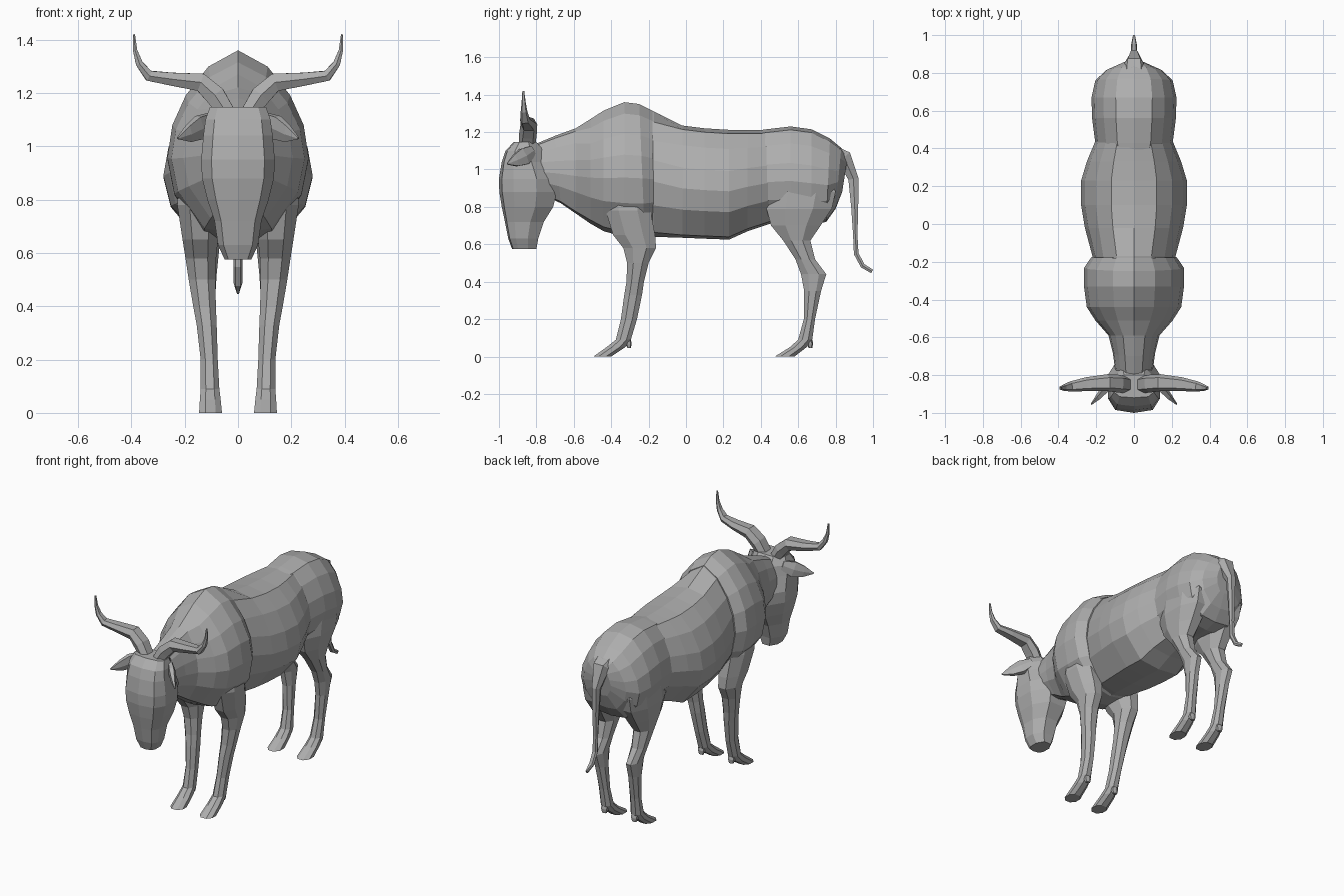
import bpy, bmesh
from mathutils import Vector

hide = bpy.data.materials.new("dark_grey_hide")
hide.diffuse_color = (.42, .42, .42, 1)


def loft(name, rings, mirror=False):
    """Skin a list of equal-length rings, cap both ends, keep flat faces."""
    bm = bmesh.new()
    vs = [[bm.verts.new(p) for p in r] for r in rings]
    n = len(rings[0])
    for a, b in zip(vs, vs[1:]):
        for i in range(n):
            j = (i + 1) % n
            bm.faces.new((a[i], a[j], b[j], b[i]))
    bm.faces.new(vs[0])
    bm.faces.new(vs[-1])
    bmesh.ops.recalc_face_normals(bm, faces=bm.faces)
    me = bpy.data.meshes.new(name)
    bm.to_mesh(me)
    bm.free()
    me.materials.append(hide)
    ob = bpy.data.objects.new(name, me)
    bpy.context.collection.objects.link(ob)
    if mirror:
        ob.modifiers.new("Mirror", 'MIRROR').use_mirror_merge = False
    return ob


OCT = [(1, .42), (.45, 1), (-.45, 1), (-1, .42), (-1, -.42), (-.45, -1), (.45, -1), (1, -.42)]
SKULL = [(1, .3), (.5, 1), (-.5, 1), (-1, .3), (-1, -.5), (-.72, -.9), (0, -1), (.72, -.9), (1, -.5)]
HEX = [(.9, .6), (0, 1), (-.9, .6), (-.9, -.6), (0, -1), (.9, -.6)]


def section(half):
    """Close a right-half profile by mirroring it."""
    return half + [(-x, v) for x, v in reversed(half) if x > 0]


TORSO = section([(0, 1), (.43, .93), (.72, .65), (.93, .25), (1, -.12), (.9, -.5), (.5, -.95), (0, -1)])
HUMP = section([(0, 1), (.42, .83), (.74, .53), (.93, .22), (1, -.12), (.9, -.5), (.5, -.93), (0, -1)])


def trunk(rows, shape=TORSO):
    """Upright sections: (y top, y bottom, z top, z bottom, half width)."""
    return [[(w * x, yb + (yt - yb) * (v + 1) / 2, zb + (zt - zb) * (v + 1) / 2)
             for x, v in shape] for yt, yb, zt, zb, w in rows]


def level(rows, shape):
    """Level sections: (z, y front, y back, x inner, x outer)."""
    return [[((a + b) / 2 + (b - a) / 2 * u, (f + k) / 2 + (k - f) / 2 * v, z)
             for u, v in shape] for z, f, k, a, b in rows]


def tube(path, shape, up=(0, 1, 0)):
    """Sections along a path: (x, y, z, radius across, radius along up)."""
    pts = [Vector(p[:3]) for p in path]
    rings = []
    for i, p in enumerate(path):
        t = (pts[min(i + 1, len(pts) - 1)] - pts[max(i - 1, 0)]).normalized()
        s = t.cross(Vector(up)).normalized()
        n = s.cross(t)
        rings.append([pts[i] + s * u * p[3] + n * v * p[4] for u, v in shape])
    return rings


# Neck, then shoulders with a ridged hump
neck = trunk([(-.82, -.80, 1.13, .88, .095), (-.70, -.67, 1.18, .82, .112),
              (-.59, -.59, 1.22, .765, .135)])
shoulders = trunk([
    (-.51, -.51, 1.27, .71, .205), (-.44, -.44, 1.315, .67, .25),
    (-.33, -.33, 1.36, .64, .265), (-.25, -.22, 1.35, .64, .265),
    (-.18, -.17, 1.315, .66, .225)], HUMP)
loft("neck_and_shoulders", neck + shoulders)

# Barrel of ribs
ribs = trunk([(-.25, -.25, 1.335, .65, .20), (-.17, -.17, 1.31, .64, .22)], HUMP)
loft("barrel", ribs + trunk([
    (-.02, -.02, 1.235, .635, .26), (.10, .10, 1.22, .63, .28),
    (.23, .23, 1.212, .625, .28), (.33, .33, 1.21, .67, .25),
    (.45, .45, 1.21, .71, .20)]))

# Hindquarters
loft("hindquarters", trunk([
    (.36, .40, 1.205, .74, .17), (.43, .43, 1.215, .71, .205),
    (.56, .56, 1.23, .71, .222), (.67, .67, 1.215, .70, .225),
    (.77, .75, 1.165, .72, .205), (.83, .80, 1.115, .79, .15),
    (.865, .835, 1.07, .88, .065)]))

# Head
loft("head", level([
    (1.148, -.92, -.80, -.105, .105), (1.10, -.965, -.76, -.122, .122),
    (1.04, -.985, -.74, -.13, .13), (.95, -1.0, -.69, -.138, .138),
    (.88, -.998, -.69, -.135, .135), (.80, -.985, -.71, -.115, .115),
    (.72, -.968, -.76, -.088, .088), (.63, -.95, -.79, -.075, .075),
    (.575, -.93, -.80, -.05, .05)], SKULL))

# Horns
loft("horns", tube([
    (.045, -.85, 1.13, .035, .045), (.085, -.845, 1.19, .042, .047),
    (.14, -.84, 1.24, .038, .045), (.25, -.848, 1.252, .027, .037),
    (.335, -.86, 1.265, .022, .027), (.37, -.866, 1.31, .015, .018),
    (.386, -.868, 1.36, .009, .011), (.39, -.87, 1.42, .004, .005)], HEX), True)

# Ears
loft("ears", tube([
    (.10, -.82, 1.10, .03, .015), (.145, -.865, 1.07, .05, .022),
    (.185, -.91, 1.048, .036, .016), (.226, -.955, 1.03, .004, .004)],
    HEX, (.7, .7, .2)), True)

# Front legs, from shoulder to hoof
loft("front_legs", level([
    (.92, -.42, -.21, .06, .215), (.78, -.43, -.19, .06, .228),
    (.65, -.39, -.165, .075, .208), (.58, -.335, -.16, .082, .197),
    (.50, -.315, -.20, .085, .185), (.40, -.318, -.225, .083, .168),
    (.33, -.33, -.235, .08, .155), (.20, -.348, -.262, .076, .14),
    (.09, -.375, -.295, .07, .14), (.05, -.425, -.325, .065, .143),
    (0, -.495, -.40, .06, .146)], OCT), True)

# Hind legs, from thigh to hoof
loft("hind_legs", level([
    (1.0, .50, .74, .06, .17), (.88, .44, .80, .045, .208),
    (.79, .43, .78, .035, .208), (.70, .455, .72, .05, .19),
    (.62, .52, .665, .07, .175), (.52, .585, .69, .08, .165),
    (.44, .615, .75, .085, .155), (.35, .632, .722, .082, .15),
    (.20, .63, .69, .078, .14), (.09, .60, .675, .07, .14),
    (.05, .555, .645, .065, .143), (0, .475, .58, .06, .146)], OCT), True)

# Dewclaws behind each fetlock
for name, y in (("front_dewclaws", -.315), ("hind_dewclaws", .655)):
    loft(name, level([
        (.12, y - .01, y + .012, .085, .125), (.07, y - .01, y + .025, .083, .127),
        (.045, y + .002, y + .02, .09, .12)], HEX), True)

# Tail
loft("tail", tube([
    (0, .77, 1.10, .04, .07), (0, .845, 1.065, .045, .055),
    (0, .895, .95, .03, .025), (0, .902, .80, .021, .02),
    (0, .905, .65, .013, .016), (0, .91, .55, .014, .017),
    (0, .945, .485, .014, .016), (0, .995, .455, .012, .006)], HEX, (1, 0, 0)))
